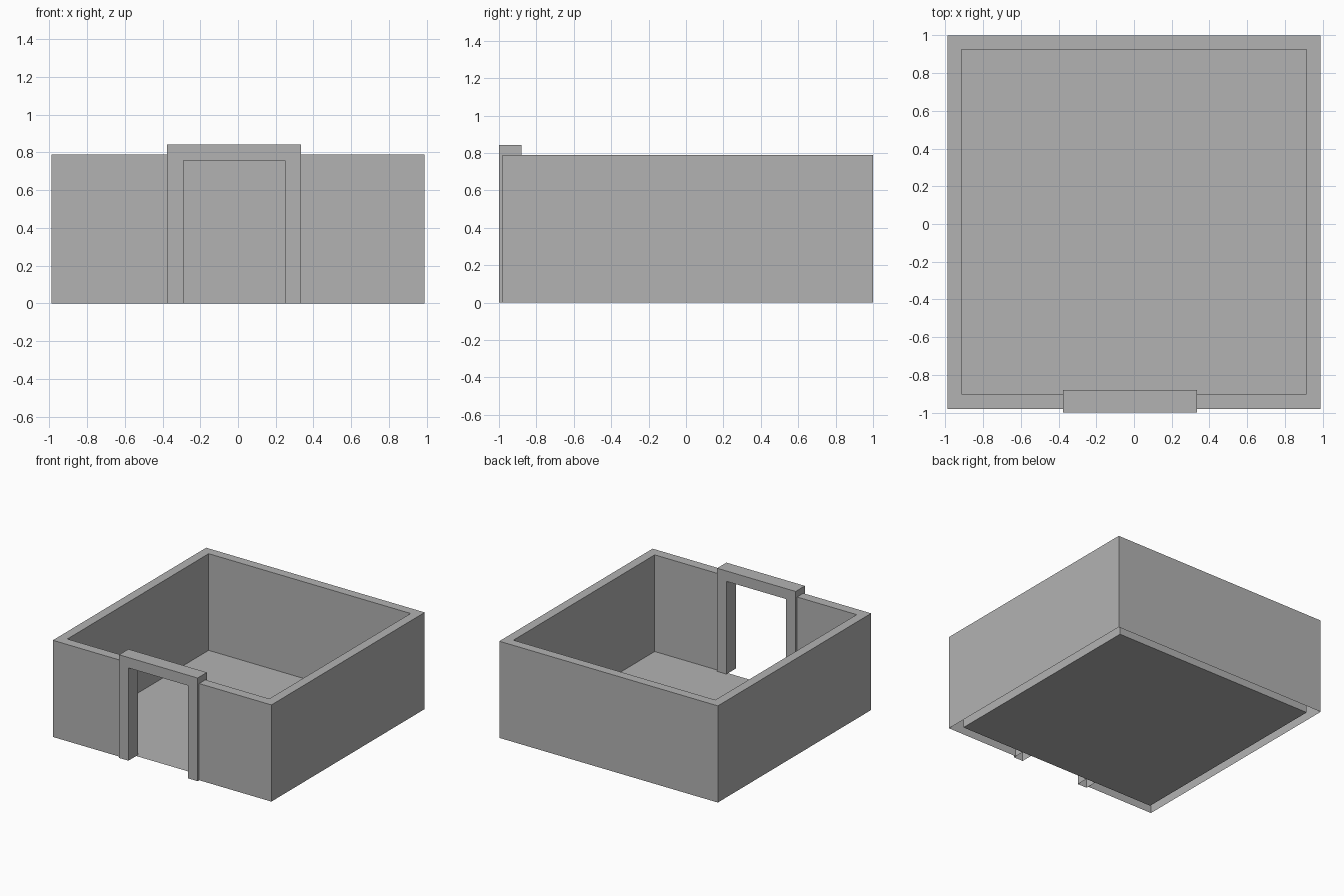
import bpy
import bmesh
from mathutils import Vector

cube = bpy.data.objects.get("Cube")
if cube:
    bpy.data.objects.remove(cube, do_unlink=True)

# Single plain grey
grey = bpy.data.materials.new("stone_grey")
grey.use_nodes = True
COLOUR = (0.45, 0.45, 0.45, 1)
grey.diffuse_color = COLOUR
grey.node_tree.nodes["Principled BSDF"].inputs["Base Color"].default_value = COLOUR

# Main dimensions
OUT_X, IN_X = 0.988, 0.913
FRONT, IN_FRONT, IN_BACK, BACK = -0.98, -0.9, 0.925, 1.0
WALL_TOP = 0.79
FRAME_L, FRAME_R = -0.375, 0.335
DOOR_L, DOOR_R = -0.29, 0.25
FRAME_TOP, DOOR_TOP = 0.843, 0.758
FRAME_FRONT, FRAME_BACK = -1.0, -0.88


def extrude_outline(name, outline, sweep=None, drop=None):
    """Fill an outline, sweep it along a vector and remove unwanted faces."""
    bm = bmesh.new()
    face = bm.faces.new([bm.verts.new(p) for p in outline])
    if sweep:
        new = bmesh.ops.extrude_face_region(bm, geom=[face], use_keep_orig=True)
        moved = [g for g in new["geom"] if isinstance(g, bmesh.types.BMVert)]
        bmesh.ops.translate(bm, verts=moved, vec=Vector(sweep))
        bmesh.ops.recalc_face_normals(bm, faces=bm.faces[:])
    if drop:
        unwanted = [f for f in bm.faces if drop(f)]
        bmesh.ops.delete(bm, geom=unwanted, context='FACES')
    mesh = bpy.data.meshes.new(name)
    bm.to_mesh(mesh)
    bm.free()
    mesh.materials.append(grey)
    obj = bpy.data.objects.new(name, mesh)
    bpy.context.collection.objects.link(obj)
    return obj


def on_ground(face):
    return all(v.co.z < 0.001 for v in face.verts)


def at_frame(face):
    return all(FRAME_L - 0.01 < v.co.x < FRAME_R + 0.01 for v in face.verts)


# Hollow walls, open underneath, interrupted by the doorway
wall_plan = [
    (FRAME_L, FRONT), (-OUT_X, FRONT), (-OUT_X, BACK), (OUT_X, BACK),
    (OUT_X, FRONT), (FRAME_R, FRONT), (FRAME_R, IN_FRONT), (IN_X, IN_FRONT),
    (IN_X, IN_BACK), (-IN_X, IN_BACK), (-IN_X, IN_FRONT), (FRAME_L, IN_FRONT),
]
extrude_outline("walls", [(x, y, 0) for x, y in wall_plan], (0, 0, WALL_TOP),
                lambda f: on_ground(f) or at_frame(f))

# Door frame: two posts and a lintel, open underneath
frame_profile = [
    (FRAME_L, 0), (FRAME_L, FRAME_TOP), (FRAME_R, FRAME_TOP), (FRAME_R, 0),
    (DOOR_R, 0), (DOOR_R, DOOR_TOP), (DOOR_L, DOOR_TOP), (DOOR_L, 0),
]
extrude_outline("door_frame", [(x, FRAME_FRONT, z) for x, z in frame_profile],
                (0, FRAME_BACK - FRAME_FRONT, 0), on_ground)

# Thin floor between the inner wall faces
extrude_outline("floor", [(-IN_X, IN_FRONT, 0), (IN_X, IN_FRONT, 0),
                          (IN_X, IN_BACK, 0), (-IN_X, IN_BACK, 0)])
